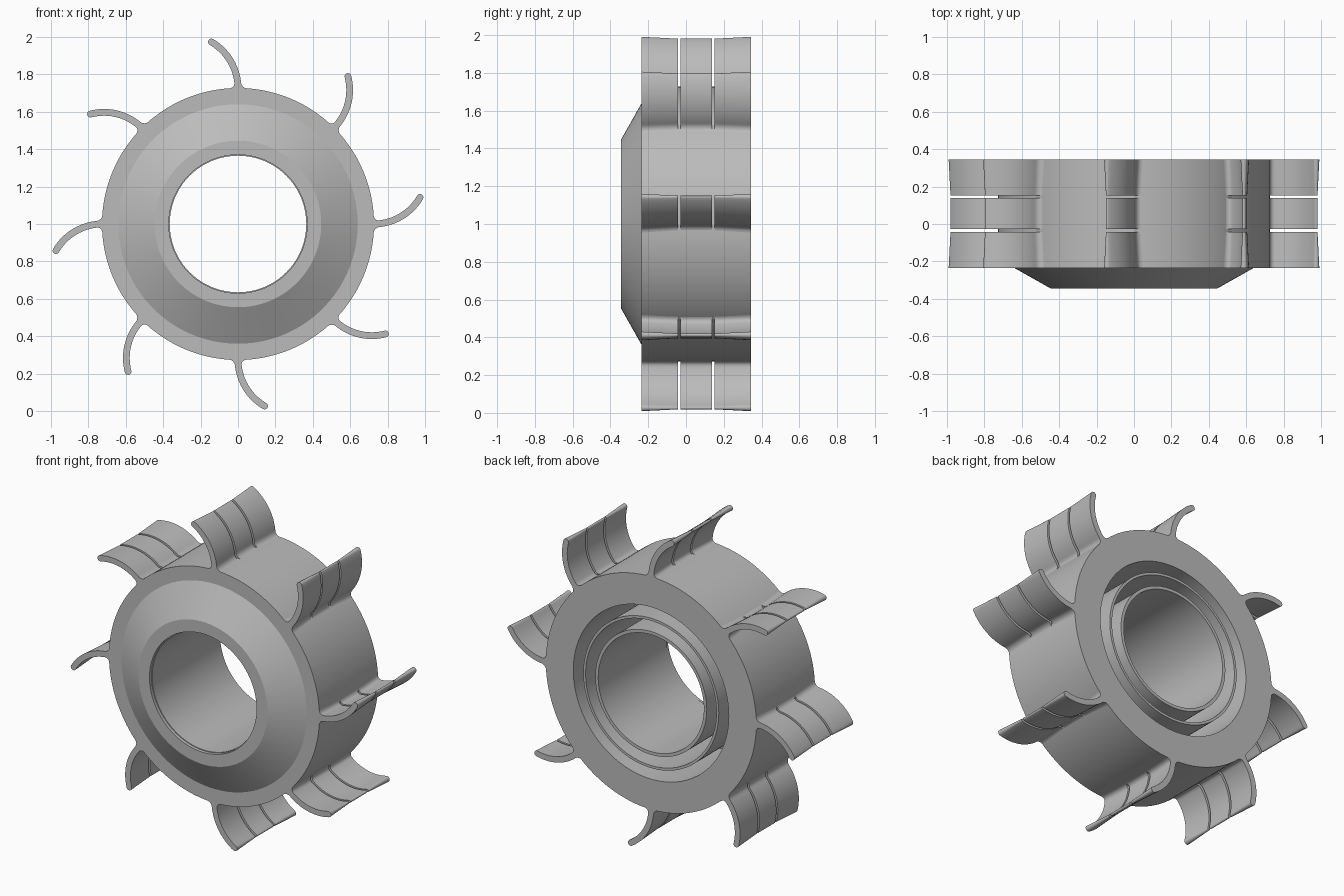
import bpy, bmesh
from math import radians, sin, cos, sqrt, pi
from mathutils import Matrix, Vector

cube = bpy.data.objects.get("Cube")
if cube:
    bpy.data.objects.remove(cube, do_unlink=True)

grey = bpy.data.materials.new("light_grey")
grey.use_nodes = True
colour = (0.5, 0.5, 0.5, 1)
grey.diffuse_color = colour
grey.node_tree.nodes["Principled BSDF"].inputs["Base Color"].default_value = colour


def finish(bm, name):
    """Turn a bmesh into a smooth-shaded object at the wheel centre."""
    bmesh.ops.recalc_face_normals(bm, faces=bm.faces)
    mesh = bpy.data.meshes.new(name)
    bm.to_mesh(mesh)
    bm.free()
    mesh.materials.append(grey)
    obj = bpy.data.objects.new(name, mesh)
    bpy.context.collection.objects.link(obj)
    obj.location.z = 1
    bpy.ops.object.select_all(action='DESELECT')
    obj.select_set(True)
    bpy.context.view_layer.objects.active = obj
    bpy.ops.object.shade_smooth_by_angle(angle=radians(25))
    return obj


# Hub: closed (radius, y) profile with a tapered nose and two deep rear grooves
FRONT, BACK, NOSE, FLOOR = -0.235, 0.345, -0.345, -0.2
RADIUS = 0.727
profile = [(0.37, NOSE), (0.445, NOSE), (0.64, FRONT), (RADIUS, FRONT),
           (RADIUS, BACK), (0.537, BACK), (0.537, FLOOR), (0.468, FLOOR),
           (0.468, BACK), (0.452, BACK), (0.452, FLOOR), (0.385, FLOOR),
           (0.385, BACK), (0.365, BACK), (0.365, -0.325), (0.37, -0.325)]
bm = bmesh.new()
verts = [bm.verts.new((r, y, 0)) for r, y in profile]
edges = [bm.edges.new((verts[i - 1], verts[i])) for i in range(len(verts))]
bmesh.ops.spin(bm, geom=verts + edges, cent=(0, 0, 0), axis=(0, 1, 0),
               angle=2 * pi, steps=128, use_merge=True)
bmesh.ops.remove_doubles(bm, verts=bm.verts, dist=0.0005)
finish(bm, "hub")

# Vane: curved blade section, filleted at the root and rounded at the tip
BEND, FILLET, SWEEP = 0.288, 0.03, radians(59.5)


def blade_section(half):
    left, right = [], []
    angles = [-0.06] + [SWEEP * (i / 24) ** 1.5 for i in range(25)]
    for a in angles:
        rise = min(max(BEND * a, 0), FILLET)
        w = half + FILLET - sqrt(FILLET ** 2 - (FILLET - rise) ** 2)
        mid = Vector((BEND * (cos(a) - 1), RADIUS + BEND * sin(a) - 0.002))
        out = Vector((cos(a), sin(a)))
        right.append(mid + out * w)
        left.append(mid - out * w)
    along = Vector((-sin(SWEEP), cos(SWEEP)))
    tip = [mid + out * half * cos(t) + along * half * sin(t)
           for t in (pi * k / 8 for k in range(1, 8))]
    return right + tip + left[::-1]


def loft(bm, stations):
    """Solid blade segment between (y, half thickness) stations."""
    rings = [[bm.verts.new((p.x, y, p.y)) for p in blade_section(half)]
             for y, half in stations]
    n = len(rings[0])
    for a, b in zip(rings, rings[1:]):
        for i in range(n):
            bm.faces.new((a[i - 1], a[i], b[i], b[i - 1]))
    bm.faces.new(rings[0])
    bm.faces.new(rings[-1])


THICK, THIN = 0.018, 0.008
bm = bmesh.new()
loft(bm, [(FRONT, THICK), (-0.042, THIN)])
loft(bm, [(-0.028, THIN), (0.138, THIN)])
loft(bm, [(0.152, THIN), (BACK, THICK)])
vane = finish(bm, "vane_1")

# Eight vanes evenly spaced around the hub
for k in range(1, 8):
    copy = bpy.data.objects.new(f"vane_{k + 1}", vane.data)
    bpy.context.collection.objects.link(copy)
    copy.matrix_world = (Matrix.Translation((0, 0, 1))
                         @ Matrix.Rotation(k * pi / 4, 4, 'Y'))
